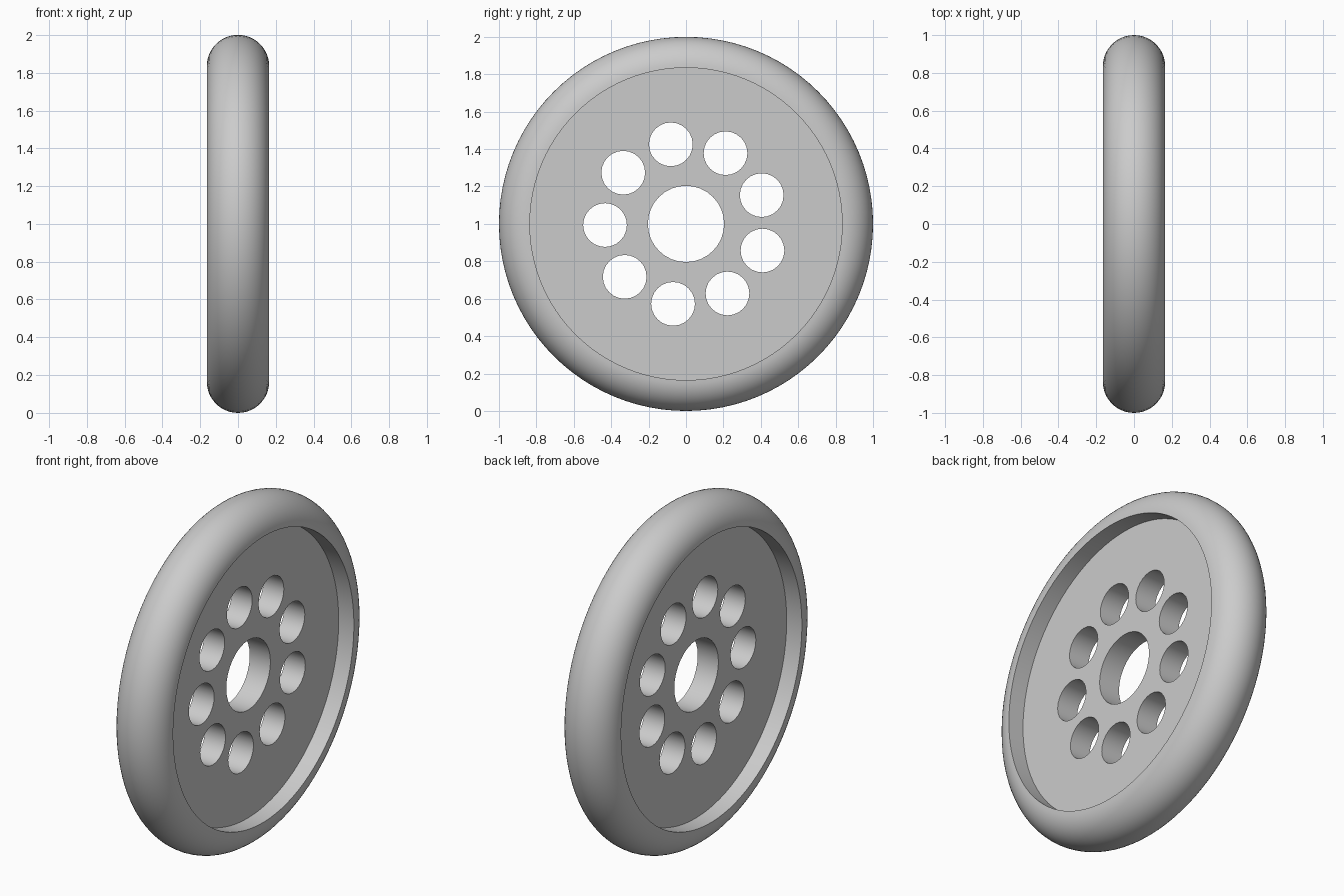
import bpy
import bmesh
from math import pi, sin, cos, radians
from mathutils import Matrix, Vector

default = bpy.data.objects.get("Cube")
if default:
    bpy.data.objects.remove(default, do_unlink=True)

HALF_WIDTH = 0.165      # half width of the rim, also its tube radius
RIM_INNER = 0.835       # radius of the recess wall
DISC_HALF = 0.067       # half thickness of the web
SEGMENTS = 96
PLACE = Matrix.Translation((0, 0, 1))

grey = bpy.data.materials.new("plain_grey")
grey.use_nodes = True
colour = (0.6, 0.6, 0.6, 1)
grey.diffuse_color = colour
grey.node_tree.nodes["Principled BSDF"].inputs["Base Color"].default_value = colour


def smooth(obj):
    bpy.ops.object.select_all(action="DESELECT")
    obj.select_set(True)
    bpy.context.view_layer.objects.active = obj
    bpy.ops.object.shade_smooth_by_angle(angle=radians(35))


def add_mesh(name, mesh):
    obj = bpy.data.objects.new(name, mesh)
    mesh.materials.clear()
    mesh.materials.append(grey)
    bpy.context.collection.objects.link(obj)
    smooth(obj)
    return obj


# Rim: a half-round profile with a straight inner wall, spun around the x axis
bm = bmesh.new()
steps = 24
profile = []
for i in range(steps + 1):
    a = pi * i / steps
    profile.append(bm.verts.new((HALF_WIDTH * cos(a), 0, RIM_INNER + HALF_WIDTH * sin(a))))
edges = [bm.edges.new((v, profile[(i + 1) % len(profile)])) for i, v in enumerate(profile)]
bmesh.ops.spin(bm, geom=profile + edges, cent=(0, 0, 0), axis=(1, 0, 0),
               angle=2 * pi, steps=SEGMENTS, use_merge=True)
bmesh.ops.remove_doubles(bm, verts=bm.verts, dist=0.0001)
bmesh.ops.recalc_face_normals(bm, faces=bm.faces)
bm.transform(PLACE)
rim_mesh = bpy.data.meshes.new("rim")
bm.to_mesh(rim_mesh)
bm.free()
add_mesh("rim", rim_mesh)


# Web: a filled outline with an axle hole and a ring of round holes, extruded
def add_circle(curve, centre, radius, count):
    spline = curve.splines.new("POLY")
    spline.points.add(count - 1)
    spline.use_cyclic_u = True
    for i, point in enumerate(spline.points):
        a = 2 * pi * i / count
        point.co = (centre.x + radius * cos(a), centre.y + radius * sin(a), 0, 1)


curve = bpy.data.curves.new("web_outline", "CURVE")
curve.dimensions = "2D"
curve.fill_mode = "BOTH"
curve.extrude = DISC_HALF
add_circle(curve, Vector((0, 0)), RIM_INNER + 0.01, SEGMENTS)
add_circle(curve, Vector((0, 0)), 0.204, 32)
for k in range(9):
    a = radians(20.8 + 40 * k)
    add_circle(curve, Vector((cos(a), sin(a))) * 0.433, 0.117, 24)

outline = bpy.data.objects.new("web_outline", curve)
bpy.context.collection.objects.link(outline)
bpy.context.view_layer.update()
evaluated = outline.evaluated_get(bpy.context.evaluated_depsgraph_get())
web_mesh = bpy.data.meshes.new_from_object(evaluated)
web_mesh.name = "web"
bpy.data.objects.remove(outline, do_unlink=True)

# Weld the extruded sides to the caps and stand the web upright
bm = bmesh.new()
bm.from_mesh(web_mesh)
bmesh.ops.remove_doubles(bm, verts=bm.verts, dist=0.0001)
bmesh.ops.recalc_face_normals(bm, faces=bm.faces)
upright = Matrix(((0, 0, 1, 0), (1, 0, 0, 0), (0, 1, 0, 0), (0, 0, 0, 1)))
bm.transform(PLACE @ upright)
bm.to_mesh(web_mesh)
bm.free()
add_mesh("web", web_mesh)
